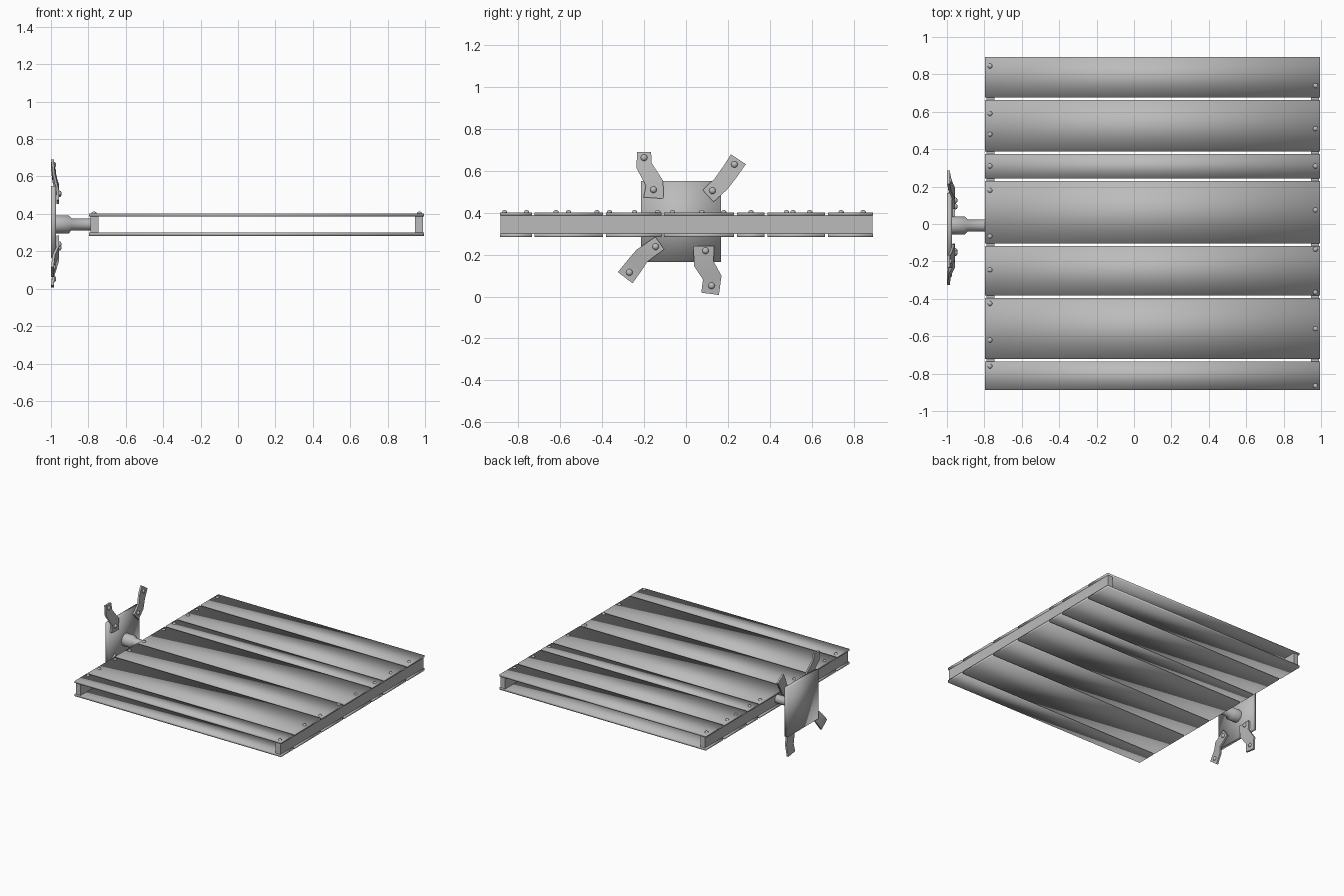
import bpy, bmesh, math
from mathutils import Vector, Matrix

cube = bpy.data.objects.get("Cube")
if cube:
    bpy.data.objects.remove(cube, do_unlink=True)

# One plain grey metal for everything
metal = bpy.data.materials.new("grey metal")
metal.use_nodes = True
GREY = (0.5, 0.5, 0.5, 1)
metal.diffuse_color = GREY
metal.node_tree.nodes["Principled BSDF"].inputs["Base Color"].default_value = GREY


def finish(name, bm, smooth=False, angle=None):
    bmesh.ops.recalc_face_normals(bm, faces=bm.faces)
    mesh = bpy.data.meshes.new(name)
    bm.to_mesh(mesh)
    bm.free()
    mesh.materials.append(metal)
    obj = bpy.data.objects.new(name, mesh)
    bpy.context.scene.collection.objects.link(obj)
    if smooth:
        mesh.shade_smooth()
    if angle:
        bpy.ops.object.select_all(action='DESELECT')
        obj.select_set(True)
        bpy.context.view_layer.objects.active = obj
        bpy.ops.object.shade_smooth_by_angle(angle=math.radians(angle))
    return obj


def box(name, low, high, smooth=False):
    low, high = Vector(low), Vector(high)
    bm = bmesh.new()
    bmesh.ops.create_cube(bm, size=1)
    bmesh.ops.scale(bm, vec=high - low, verts=bm.verts)
    bmesh.ops.translate(bm, vec=(low + high) / 2, verts=bm.verts)
    return finish(name, bm, smooth)


def revolve(name, profile, centre, along_x, sides=16):
    """Spin (distance, radius) rings around +x or +z, capped at both ends."""
    bm = bmesh.new()
    rings = []
    for d, r in profile:
        ring = []
        for i in range(sides):
            a = math.tau * i / sides
            u, v = r * math.cos(a), r * math.sin(a)
            offset = (d, u, v) if along_x else (u, v, d)
            ring.append(bm.verts.new(Vector(centre) + Vector(offset)))
        rings.append(ring)
    for a, b in zip(rings, rings[1:]):
        for i in range(sides):
            j = (i + 1) % sides
            bm.faces.new((a[i], a[j], b[j], b[i]))
    bm.faces.new(rings[0])
    bm.faces.new(rings[-1])
    return finish(name, bm, angle=50)


def rivet(name, centre, along_x=False, r=0.013, h=0.01):
    dome = [(-0.004, r), (h * 0.3, r), (h * 0.75, r * 0.75), (h, r * 0.35)]
    revolve(name, dome, centre, along_x, sides=10)


# Planks, the same layout above and below
LEFT, RIGHT = -0.797, 0.995
planks = [(-0.888, -0.735), (-0.722, -0.395), (-0.382, -0.117), (-0.105, 0.23),
          (0.243, 0.375), (0.388, 0.663), (0.677, 0.893)]
for n, (y0, y1) in enumerate(planks, 1):
    box(f"top_plank_{n}", (LEFT, y0, 0.387), (RIGHT, y1, 0.402), True)
    box(f"bottom_plank_{n}", (LEFT, y0, 0.283), (RIGHT, y1, 0.3), True)

# Rails that join the two layers at each end
for name, x0, x1 in (("right_rail", -0.788, -0.747), ("left_rail", 0.947, 0.988)):
    box(name, (x0, -0.885, 0.299), (x1, 0.89, 0.388))

# Rivets along the plank ends
rivet_rows = {-0.77: (0.845, 0.59, 0.48, 0.31, 0.18, -0.065, -0.245, -0.425, -0.62, -0.76),
              0.97: (0.74, 0.51, 0.31, 0.075, -0.135, -0.365, -0.56, -0.865)}
for x, row in rivet_rows.items():
    for y in row:
        rivet("plank_rivet", (x, y, 0.402))

# Wall plate and the stepped pipe that holds the panel
box("wall_plate", (-1, -0.215, 0.165), (-0.972, 0.167, 0.55), True)
pipe = [(-0.975, 0.048), (-0.905, 0.048), (-0.89, 0.032), (-0.77, 0.032)]
revolve("support_pipe", pipe, (0, -0.008, 0.344), True, sides=24)


# Bent straps: centre line in (y, z) from the outer end to the plate
def strap(name, path, outer_w, inner_w, bolts):
    depth = (-0.999, -0.992, -0.972, -0.97)
    path = [Vector(p) for p in path]
    bm = bmesh.new()
    rows = []
    for i, p in enumerate(path):
        t = (path[min(i + 1, 3)] - path[max(i - 1, 0)]).normalized()
        side = Vector((-t.y, t.x)) * (outer_w + (inner_w - outer_w) * i / 3) / 2
        a, b = p + side, p - side
        rows.append([bm.verts.new((depth[i] + dx, q.x, q.y))
                     for q, dx in ((a, 0), (b, 0), (b, 0.014), (a, 0.014))])
    for r, s in zip(rows, rows[1:]):
        for k in range(4):
            m = (k + 1) % 4
            bm.faces.new((r[k], r[m], s[m], s[k]))
    bm.faces.new(rows[0])
    bm.faces.new(rows[-1])
    finish(name, bm, angle=40)
    for (y, z), x in zip(bolts, (-0.985, -0.957)):
        rivet(name + "_bolt", (x, y, z), True, r=0.016, h=0.013)


strap("upper_front_strap", [(-0.2, 0.69), (-0.2, 0.625), (-0.15, 0.54), (-0.155, 0.47)],
      0.067, 0.095, [(-0.2, 0.662), (-0.155, 0.51)])
strap("upper_back_strap", [(0.25, 0.655), (0.21, 0.595), (0.165, 0.535), (0.105, 0.48)],
      0.085, 0.077, [(0.231, 0.63), (0.126, 0.505)])
strap("lower_front_strap", [(-0.29, 0.09), (-0.24, 0.155), (-0.21, 0.195), (-0.125, 0.255)],
      0.088, 0.072, [(-0.27, 0.115), (-0.145, 0.238)])
strap("lower_back_strap", [(0.115, 0.013), (0.125, 0.09), (0.085, 0.157), (0.085, 0.24)],
      0.085, 0.1, [(0.122, 0.052), (0.093, 0.219)])
